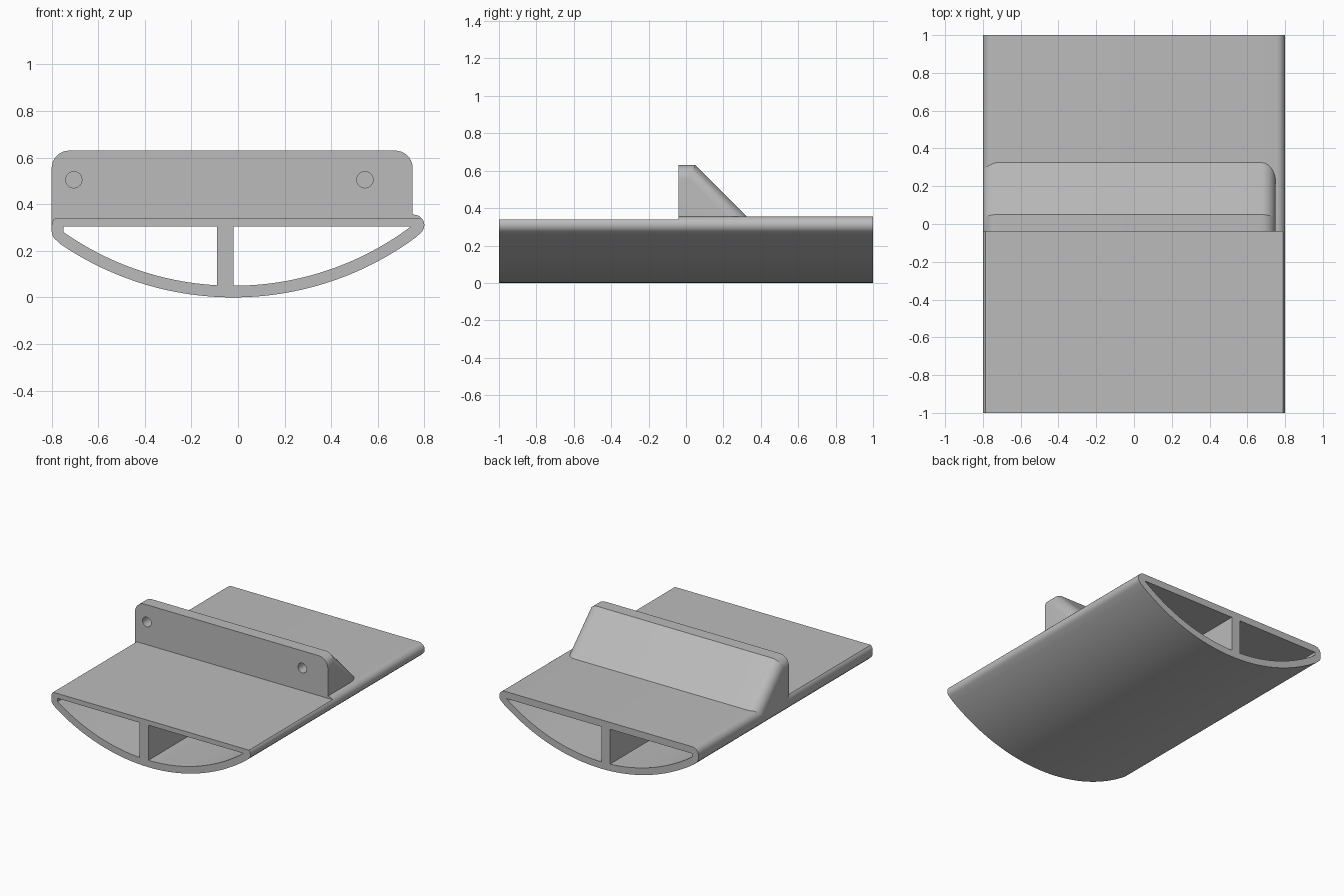
import bpy, bmesh, math
from mathutils import Vector

if "Cube" in bpy.data.objects:
    bpy.data.objects.remove(bpy.data.objects["Cube"])

grey = bpy.data.materials.new("light grey")
grey.use_nodes = True
grey.diffuse_color = (0.5, 0.5, 0.5, 1)
grey.node_tree.nodes["Principled BSDF"].inputs["Base Color"].default_value = (0.5, 0.5, 0.5, 1)


def arc(cx, cz, r, start, end, steps):
    """Points on an arc, angles in degrees."""
    angles = [math.radians(start + (end - start) * i / steps) for i in range(steps + 1)]
    return [(cx + r * math.cos(a), cz + r * math.sin(a)) for a in angles]


def prism(name, points, axis, low, high, rounded=None, radius=0.0):
    """Extrude a profile along x (profile in y, z) or y (profile in x, z)."""
    bm = bmesh.new()
    place = (lambda p: (low, p[0], p[1])) if axis == "x" else (lambda p: (p[0], low, p[1]))
    face = bm.faces.new([bm.verts.new(place(p)) for p in points])
    new = bmesh.ops.extrude_face_region(bm, geom=[face])["geom"]
    shift = Vector((high - low, 0, 0) if axis == "x" else (0, high - low, 0))
    bmesh.ops.translate(bm, vec=shift, verts=[v for v in new if isinstance(v, bmesh.types.BMVert)])
    bmesh.ops.recalc_face_normals(bm, faces=bm.faces)
    if rounded:
        bmesh.ops.bevel(bm, geom=[e for e in bm.edges if rounded(e)], offset=radius,
                        segments=10, profile=0.5, affect="EDGES")
    mesh = bpy.data.meshes.new(name)
    bm.to_mesh(mesh)
    bm.free()
    mesh.materials.append(grey)
    obj = bpy.data.objects.new(name, mesh)
    bpy.context.collection.objects.link(obj)
    return obj


def select(obj):
    bpy.ops.object.select_all(action="DESELECT")
    obj.select_set(True)
    bpy.context.view_layer.objects.active = obj


def cut(obj, cutter):
    cutter.hide_render = True
    mod = obj.modifiers.new("cut", "BOOLEAN")
    mod.operation, mod.solver, mod.object = "DIFFERENCE", "EXACT", cutter
    select(obj)
    bpy.ops.object.modifier_apply(modifier=mod.name)
    bpy.data.objects.remove(cutter)


# Curved belly: one large arc, tangent to the small edge roundings
MID, R, WALL = -0.02, 1.32, 0.05
RIGHT, LEFT = -52.5, -125.2
INNER, CEILING = R - WALL, 0.305


def inner_arc(x0, x1):
    ends = [-math.degrees(math.acos((x - MID) / INNER)) for x in (x0, x1)]
    return arc(MID, R, INNER, ends[0], ends[1], 32)


# Hollow body
outline = (arc(0.755, 0.31, 0.045, 90, RIGHT, 14)
           + arc(MID, R, R, RIGHT, LEFT, 64)[1:-1]
           + arc(-0.75, 0.285, 0.05, LEFT, -180, 6)
           + arc(-0.75, 0.305, 0.05, 180, 90, 10))
body = prism("hollow_body", outline, "y", -1, 1)

# Two channels separated by a divider wall
tip = MID + math.sqrt(INNER ** 2 - (R - CEILING) ** 2)
cut(body, prism("left_channel", inner_arc(MID, tip) + [(MID, CEILING)], "y", -1.1, 1.1))
cut(body, prism("right_channel", inner_arc(-0.75, -0.09) + [(-0.09, CEILING), (-0.75, CEILING)],
                "y", -1.1, 1.1))

# Front half of the deck sits slightly lower
cut(body, prism("deck_step", [(-1, 0.34), (1, 0.34), (1, 0.5), (-1, 0.5)], "y", -1.1, -0.04))


# Wedge bracket with rounded ends along its top and slope
def end_edge(e):
    a, b = (v.co for v in e.verts)
    return abs(a.x - b.x) < 1e-4 and min(a.y, b.y) > -0.05 and max(a.z, b.z) > 0.6 \
        and abs(a.y - b.y) > 0.01


bracket = prism("wedge_bracket", [(-0.04, 0.31), (-0.04, 0.63), (0.05, 0.63), (0.37, 0.31)],
                "x", -0.8, 0.75, end_edge, 0.075)

# Blind screw holes in the bracket front
for x in (-0.705, 0.545):
    cut(bracket, prism("screw_hole", arc(x, 0.505, 0.035, 0, 345, 23), "y", -0.1, 0.06))

for obj in (body, bracket):
    select(obj)
    bpy.ops.object.shade_smooth_by_angle(angle=math.radians(25))
